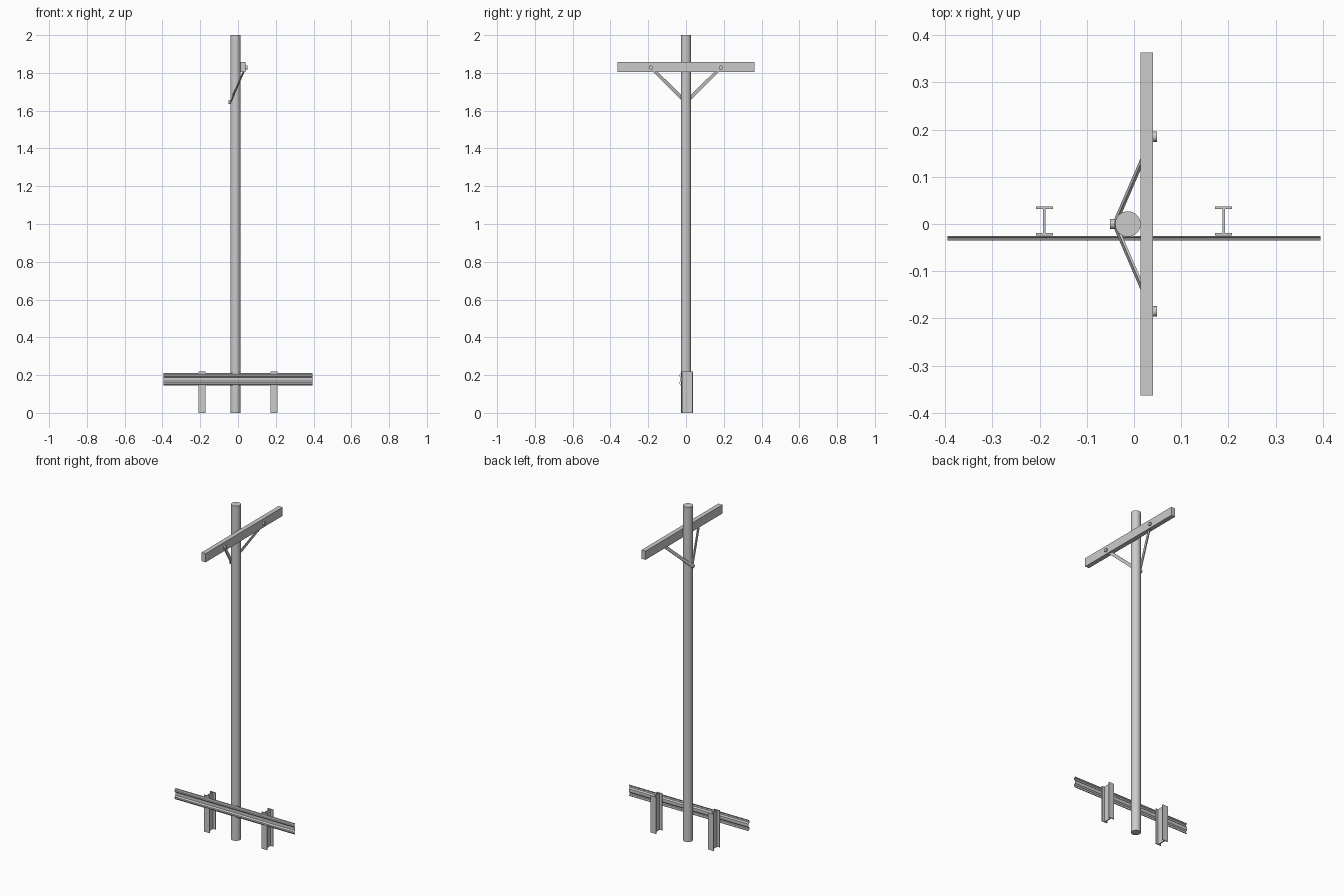
import bpy, bmesh
from math import pi
from mathutils import Matrix, Vector

cube = bpy.data.objects.get("Cube")
if cube:
    bpy.data.objects.remove(cube)

grey = bpy.data.materials.new("plain_grey")
grey.use_nodes = True
grey.diffuse_color = (0.6, 0.6, 0.6, 1)
grey.node_tree.nodes["Principled BSDF"].inputs["Base Color"].default_value = (0.6, 0.6, 0.6, 1)


def finish(name, bm, smooth=False):
    bmesh.ops.recalc_face_normals(bm, faces=bm.faces)
    mesh = bpy.data.meshes.new(name)
    bm.to_mesh(mesh)
    bm.free()
    mesh.materials.append(grey)
    obj = bpy.data.objects.new(name, mesh)
    bpy.context.collection.objects.link(obj)
    if smooth:
        bpy.ops.object.select_all(action='DESELECT')
        obj.select_set(True)
        bpy.context.view_layer.objects.active = obj
        bpy.ops.object.shade_smooth_by_angle(angle=pi / 6)
    return obj


def box(name, centre, size, rotation=Matrix()):
    bm = bmesh.new()
    matrix = Matrix.Translation(centre) @ rotation @ Matrix.Diagonal((*size, 1))
    bmesh.ops.create_cube(bm, size=1, matrix=matrix)
    return finish(name, bm)


def cylinder(name, centre, radius, depth, segments, rotation=Matrix()):
    bm = bmesh.new()
    bmesh.ops.create_cone(bm, cap_ends=True, segments=segments, radius1=radius,
                          radius2=radius, depth=depth,
                          matrix=Matrix.Translation(centre) @ rotation)
    return finish(name, bm, smooth=True)


def extrude(name, points, direction):
    bm = bmesh.new()
    face = bm.faces.new([bm.verts.new(p) for p in points])
    result = bmesh.ops.extrude_face_region(bm, geom=[face], use_keep_orig=True)
    verts = [v for v in result["geom"] if isinstance(v, bmesh.types.BMVert)]
    bmesh.ops.translate(bm, verts=verts, vec=direction)
    return finish(name, bm)


# Pole and crossarm
cylinder("pole", (-0.013, 0, 1), 0.027, 2, 32)
box("crossarm", (0.027, 0, 1.831), (0.027, 0.726, 0.052))

# Flat diagonal braces and their bolts
sideways = Matrix.Rotation(pi / 2, 4, 'Y')
cylinder("pole_bolt", (-0.045, 0, 1.645), 0.011, 0.011, 16, sideways)
for side, s in (("left", 1), ("right", -1)):
    start = Vector((-0.041, 0, 1.645))
    end = Vector((0.039, s * 0.185, 1.828))
    along = (end - start).normalized()
    across = Vector((0, -s, 1)).normalized()
    across = (across - along * across.dot(along)).normalized()
    rotation = Matrix((along, across, along.cross(across))).transposed().to_4x4()
    box("brace_" + side, (start + end) / 2, ((end - start).length, 0.018, 0.005), rotation)
    cylinder("crossarm_bolt_" + side, (0.044, s * 0.185, 1.828), 0.011, 0.01, 16, sideways)

# I-section rail posts
for side, s in (("left", 1), ("right", -1)):
    half_profile = [(0.018, -0.024), (0.018, -0.019), (0.003, -0.019),
                    (0.003, 0.032), (0.018, 0.032), (0.018, 0.037)]
    outline = half_profile + [(-x, y) for x, y in reversed(half_profile)]
    extrude("rail_post_" + side, [(s * 0.19 + x, y, 0) for x, y in outline], (0, 0, 0.22))

# Corrugated guard rail: two forward ridges with a valley between
half = [(-0.026, 0.033), (-0.027, 0.029), (-0.033, 0.025), (-0.033, 0.016),
        (-0.026, 0.009)]
front = half + [(y, -z) for y, z in reversed(half)]
back = [(y + 0.003, z) for y, z in reversed(front)]
extrude("guard_rail", [(-0.395, y - 0.002, 0.178 + z) for y, z in front + back], (0.79, 0, 0))
